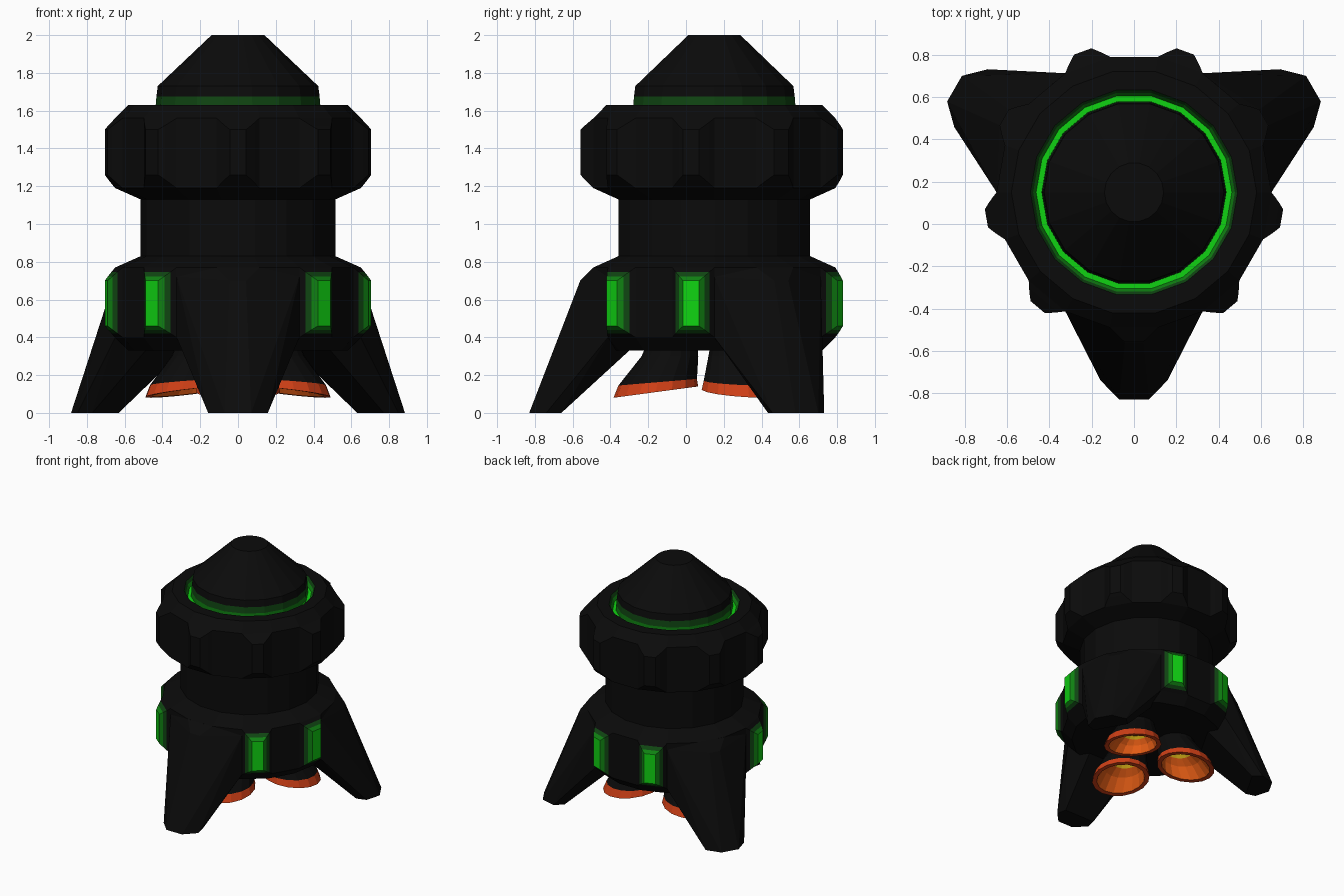
import bpy, bmesh, math
from mathutils import Vector

if "Cube" in bpy.data.objects:
    bpy.data.objects.remove(bpy.data.objects["Cube"])

CY = 0.15          # the rocket axis sits a little behind the origin
SEG = 18


def material(name, rgb):
    m = bpy.data.materials.new(name)
    m.diffuse_color = (*rgb, 1)
    m.use_nodes = True
    m.node_tree.nodes["Principled BSDF"].inputs["Base Color"].default_value = m.diffuse_color
    return m


MATS = [material("black", (0.0032, 0.0032, 0.0032)),
        material("dark green", (0.005, 0.06, 0.006)),
        material("mid green", (0.005, 0.22, 0.006)),
        material("bright green", (0.005, 0.65, 0.006)),
        material("rim orange", (0.62, 0.05, 0.008)),
        material("inner orange", (0.75, 0.105, 0.007)),
        material("yellow", (0.72, 0.46, 0.01))]
BLACK, DARK, MID, BRIGHT, RIM, ORANGE, YELLOW = range(7)


def finish(name, bm):
    bmesh.ops.recalc_face_normals(bm, faces=bm.faces)
    me = bpy.data.meshes.new(name)
    bm.to_mesh(me)
    bm.free()
    for m in MATS:
        me.materials.append(m)
    ob = bpy.data.objects.new(name, me)
    bpy.context.collection.objects.link(ob)
    return ob


def loft(name, loops, colours, first=BLACK, last=BLACK):
    """Join equal-length closed loops with quads and cap both ends."""
    bm = bmesh.new()
    rows = [[bm.verts.new(p) for p in lp] for lp in loops]
    n = len(rows[0])
    for a, b, c in zip(rows, rows[1:], colours):
        for i in range(n):
            j = (i + 1) % n
            bm.faces.new((a[i], a[j], b[j], b[i])).material_index = c
    bm.faces.new(rows[0]).material_index = first
    bm.faces.new(rows[-1]).material_index = last
    return finish(name, bm)


def polar(r, deg, z):
    a = math.radians(deg)
    return Vector((r * math.cos(a), CY + r * math.sin(a), z))


def local(deg, r, w, z):
    """Point at distance r along a spoke and w sideways from it."""
    a = math.radians(deg)
    return Vector((r * math.cos(a) - w * math.sin(a),
                   CY + r * math.sin(a) + w * math.cos(a), z))


# Body: lower ring, neck, upper ring, glowing trench and nose cone
profile = [(0.58, 0.33, BLACK), (0.65, 0.40, BLACK), (0.65, 0.77, BLACK),
           (0.515, 0.83, BLACK), (0.515, 1.13, BLACK), (0.65, 1.19, BLACK),
           (0.65, 1.56, BLACK), (0.58, 1.63, BLACK), (0.49, 1.63, DARK),
           (0.477, 1.605, MID), (0.463, 1.58, BRIGHT), (0.437, 1.58, MID),
           (0.436, 1.625, DARK), (0.432, 1.675, BLACK), (0.425, 1.73, BLACK),
           (0.14, 2.0, BLACK)]
loft("rocket_body",
     [[polar(r, 360 * i / SEG, z) for i in range(SEG)] for r, z, c in profile],
     [c for r, z, c in profile])


# Raised blocks round both rings; the free ones on the lower ring are windows
def block(name, deg, upper, colours, cap):
    loops = []
    for t in (0, 1 / 3, 2 / 3, 1):
        half, r = 10 - 6.5 * t, 0.65 + 0.06 * t
        zs = (0.40 + 0.06 * t, 0.77 - 0.07 * t)
        if upper:
            zs = [1.96 - z for z in zs]
        loops.append([polar(r, deg - half, zs[0]), polar(r, deg + half, zs[0]),
                      polar(r, deg + half, zs[1]), polar(r, deg - half, zs[1])])
    loft(name, loops, colours, BLACK, cap)


LEGS = (-90, 30, 150)
for k in range(9):
    deg = -90 + 40 * k
    block(f"upper_block_{k + 1}", deg, True, [BLACK] * 3, BLACK)
    if k % 3:
        block(f"window_{k + 1}", deg, False, [BLACK, DARK, MID], BRIGHT)

for n, deg in enumerate(LEGS, 1):
    # Leg: hull between a small chamfered foot and the lower ring
    bm = bmesh.new()
    for r, w, z in ((0.98, 0.07, 0), (0.89, 0.158, 0), (0.81, 0.14, 0),
                    (0.71, 0.043, 0.70), (0.64, 0.113, 0.77),
                    (0.563, 0.325, 0.40), (0.563, 0.325, 0.72),
                    (0.45, 0.20, 0.33), (0.40, 0.20, 0.72)):
        for s in (-1, 1):
            bm.verts.new(local(deg, r, s * w, z))
    res = bmesh.ops.convex_hull(bm, input=bm.verts)
    bmesh.ops.delete(bm, geom=[v for v in bm.verts if not v.link_faces],
                     context='VERTS')
    bmesh.ops.dissolve_limit(bm, angle_limit=0.01, verts=bm.verts, edges=bm.edges)
    finish(f"leg_{n}", bm)

    # Engine bell: (centre distance, radius, outer height, inner height, colour)
    rings = [(0.225, 0.135, 0.36, 0.36, BLACK), (0.235, 0.15, 0.30, 0.30, BLACK),
             (0.30, 0.208, 0.145, 0.18, RIM), (0.31, 0.224, 0.08, 0.14, RIM),
             (0.31, 0.188, 0.085, 0.137, ORANGE), (0.275, 0.15, 0.19, 0.21, ORANGE),
             (0.255, 0.105, 0.24, 0.25, YELLOW), (0.25, 0.08, 0.27, 0.27, YELLOW)]
    loops = []
    for d, r, zo, zi, c in rings:
        loop = []
        for i in range(16):
            a = 2 * math.pi * i / 16
            f = (1 + math.cos(a)) / 2
            loop.append(local(deg, d + r * math.cos(a), r * math.sin(a),
                              zi + (zo - zi) * f))
        loops.append(loop)
    loft(f"engine_bell_{n}", loops, [g[4] for g in rings], BLACK, YELLOW)
